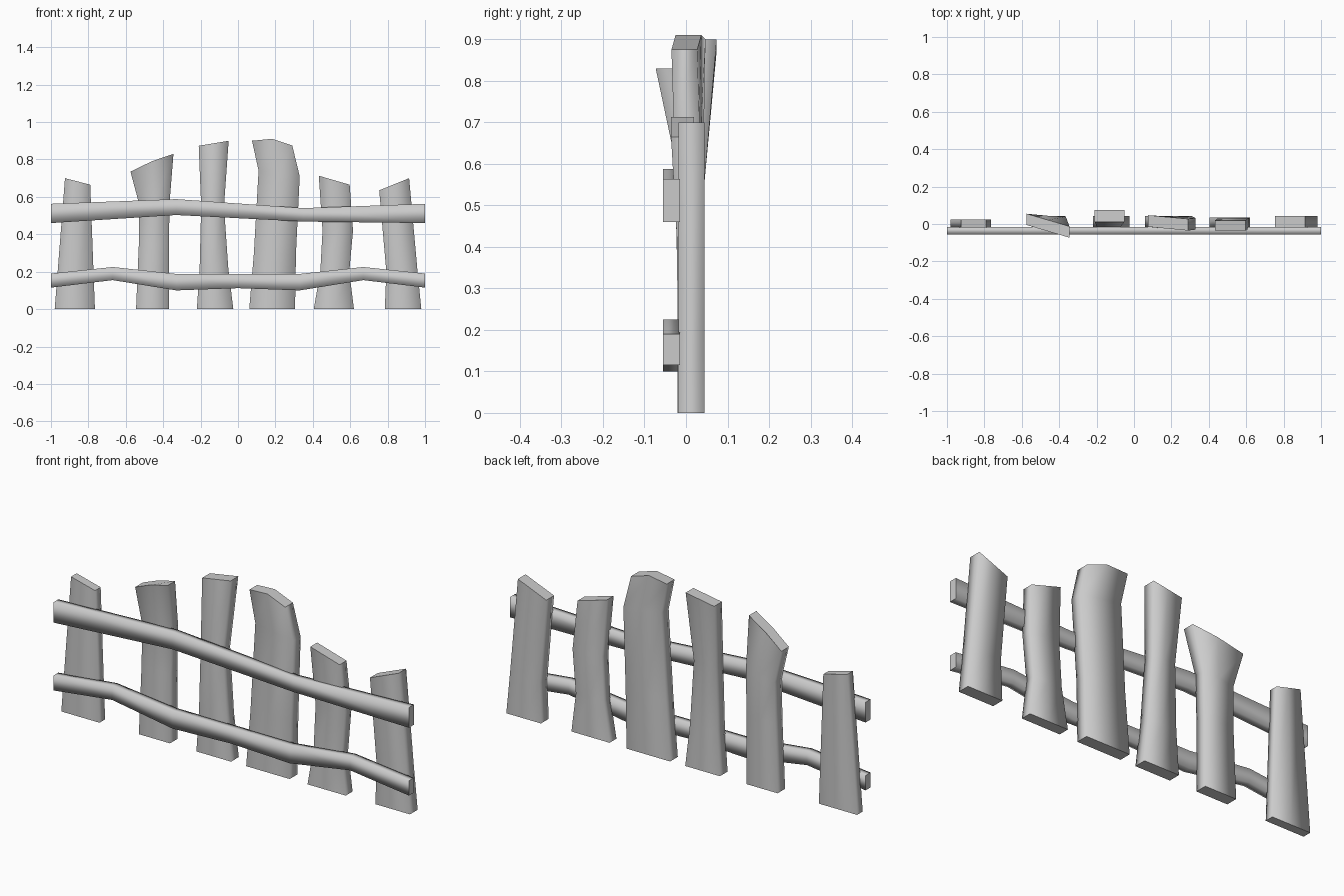
import bpy


def loft(name, rings):
    """Skin matching rings of points; smooth sides, flat end caps."""
    n = len(rings[0])
    verts = [p for ring in rings for p in ring]
    faces, smooth = [], []
    for r in range(len(rings) - 1):
        for i in range(n):
            j = (i + 1) % n
            faces.append((r * n + i, r * n + j, (r + 1) * n + j, (r + 1) * n + i))
            smooth.append(True)
    faces.append(tuple(reversed(range(n))))
    faces.append(tuple(range(len(verts) - n, len(verts))))
    smooth += [False, False]
    mesh = bpy.data.meshes.new(name)
    mesh.from_pydata(verts, [], faces)
    mesh.polygons.foreach_set("use_smooth", smooth)
    mesh.update()
    obj = bpy.data.objects.new(name, mesh)
    bpy.context.collection.objects.link(obj)
    return obj


def plank(name, thick, sections, crown=0.0):
    """Sections: left x, left z, right x, right z, left front y, right front y."""
    rings = []
    for k, (xl, zl, xr, zr, yl, yr) in enumerate(sections):
        lift = crown if k == len(sections) - 1 else 0
        mid = ((xl + xr) / 2, (yl + yr) / 2, (zl + zr) / 2 + lift)
        front = [(xl, yl, zl), mid, (xr, yr, zr)]
        back = [(x, y + thick, z) for x, y, z in reversed(front)]
        rings.append(front + back)
    return loft(name, rings)


def rail(name, stations):
    """Stations: x, bottom z, top z."""
    f, b = -0.055, -0.015
    return loft(name, [[(x, f, lo), (x, b, lo), (x, b, hi), (x, f, hi)]
                       for x, lo, hi in stations])


# Upright pickets, left to right
plank("picket_1", 0.045, [(-0.98, 0, -0.765, 0, -0.02, -0.02),
                          (-0.925, 0.70, -0.79, 0.665, -0.02, -0.02)])
plank("picket_2", 0.06, [(-0.545, 0, -0.37, 0, -0.018, -0.018),
                         (-0.53, 0.35, -0.37, 0.35, -0.018, -0.018),
                         (-0.528, 0.56, -0.365, 0.58, -0.015, -0.02),
                         (-0.575, 0.735, -0.345, 0.83, -0.005, -0.073)], 0.008)
plank("picket_3", 0.062, [(-0.22, 0, -0.025, 0, -0.02, -0.02),
                          (-0.205, 0.22, -0.052, 0.22, -0.02, -0.02),
                          (-0.197, 0.55, -0.075, 0.55, -0.018, -0.018),
                          (-0.21, 0.873, -0.05, 0.90, 0.012, 0.012)])
plank("picket_4", 0.062, [(0.06, 0, 0.305, 0, -0.02, -0.02),
                          (0.085, 0.30, 0.31, 0.30, -0.02, -0.02),
                          (0.11, 0.74, 0.33, 0.71, -0.018, -0.03),
                          (0.075, 0.90, 0.29, 0.875, -0.015, -0.035)], 0.023)
plank("picket_5", 0.055, [(0.405, 0, 0.62, 0, -0.02, -0.02),
                          (0.44, 0.2, 0.595, 0.2, -0.02, -0.02),
                          (0.452, 0.42, 0.615, 0.42, -0.022, -0.022),
                          (0.432, 0.713, 0.597, 0.665, -0.036, -0.036)])
plank("picket_6", 0.062, [(0.785, 0, 0.98, 0, -0.018, -0.018),
                          (0.793, 0.2, 0.96, 0.2, -0.018, -0.018),
                          (0.755, 0.635, 0.915, 0.70, -0.018, -0.018)])

# Wavy horizontal rails across the front
rail("upper_rail", [(-1, 0.46, 0.563), (-0.33, 0.503, 0.588),
                    (0.35, 0.468, 0.54), (1, 0.46, 0.563)])
half = [(0.33, 0.10, 0.188), (0.67, 0.155, 0.225), (1, 0.115, 0.19)]
rail("lower_rail", [(-x, lo, hi) for x, lo, hi in reversed(half)]
     + [(0, 0.112, 0.188)] + half)
